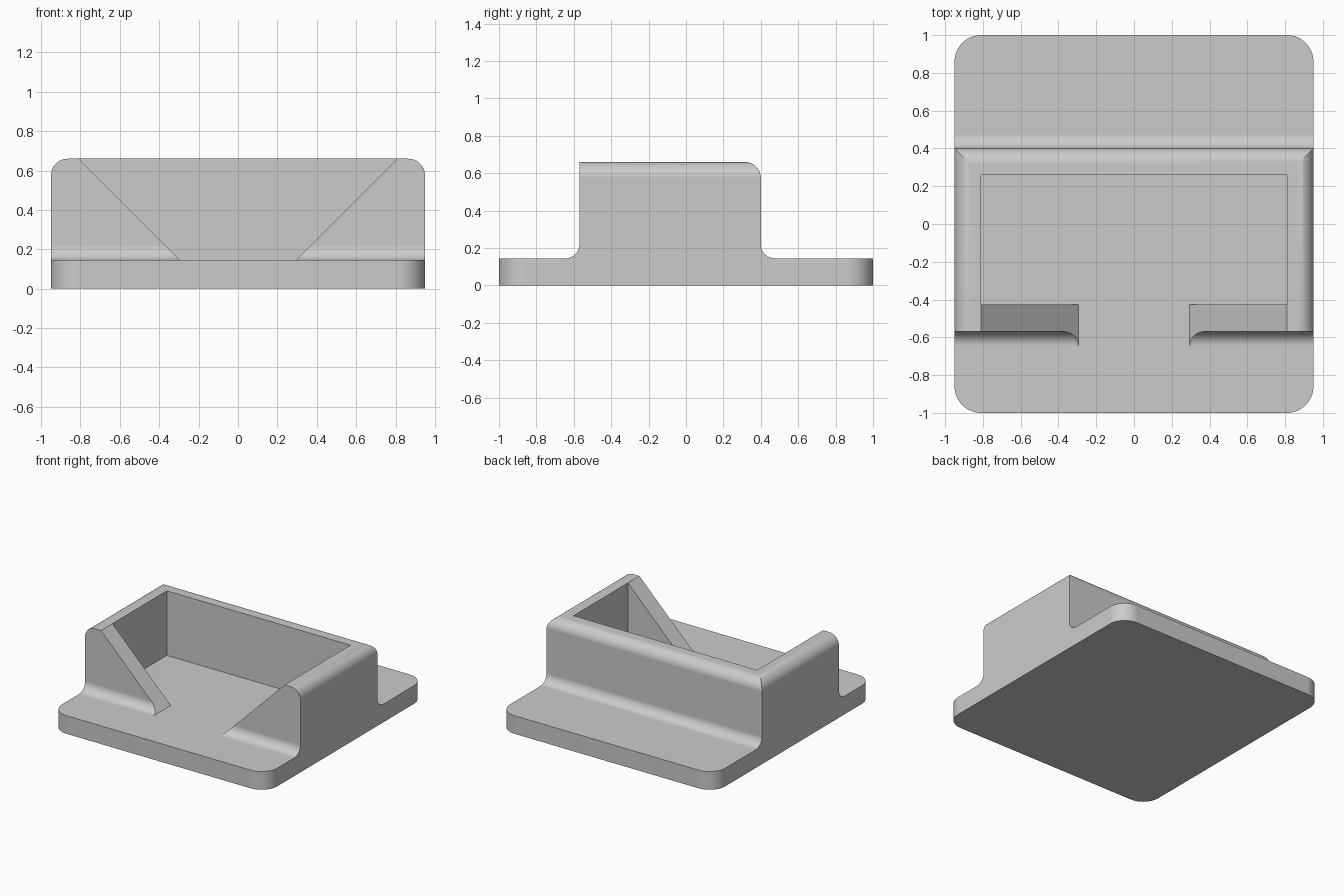
import bpy
import bmesh
from math import sin, cos, pi, radians
from mathutils import Vector

cube = bpy.data.objects.get("Cube")
if cube:
    bpy.data.objects.remove(cube, do_unlink=True)

HALF_W, BASE_H, TOP = 0.95, 0.145, 0.66
FRONT, BACK = -0.57, 0.4
IN_X, IN_FRONT, IN_BACK = 0.81, -0.425, 0.26
FILLET, ROUND, CORNER = 0.075, 0.085, 0.14
STEPS = 16


def rounded(corners):
    """Outline from (a, b, radius) right-angled corners."""
    pts = []
    for i, (a, b, r) in enumerate(corners):
        p = Vector((a, b))
        if r == 0:
            pts.append(p)
            continue
        to_prev = (Vector(corners[i - 1][:2]) - p).normalized()
        to_next = (Vector(corners[(i + 1) % len(corners)][:2]) - p).normalized()
        centre = p + r * (to_prev + to_next)
        for k in range(STEPS + 1):
            t = k / STEPS * pi / 2
            pts.append(centre - r * (to_next * cos(t) + to_prev * sin(t)))
    return [(round(p.x, 5), round(p.y, 5)) for p in pts]


def prism(name, outline, axis, lo, hi):
    """Extrude an outline along one axis from lo to hi."""
    place = {"x": lambda a, b, t: (t, a, b),
             "y": lambda a, b, t: (a, t, b),
             "z": lambda a, b, t: (a, b, t)}[axis]
    bm = bmesh.new()
    rings = [[bm.verts.new(place(a, b, t)) for a, b in outline] for t in (lo, hi)]
    bm.faces.new(rings[0])
    bm.faces.new(rings[1])
    n = len(outline)
    for i in range(n):
        j = (i + 1) % n
        bm.faces.new((rings[0][i], rings[0][j], rings[1][j], rings[1][i]))
    bmesh.ops.recalc_face_normals(bm, faces=bm.faces)
    mesh = bpy.data.meshes.new(name)
    bm.to_mesh(mesh)
    bm.free()
    obj = bpy.data.objects.new(name, mesh)
    bpy.context.collection.objects.link(obj)
    return obj


def combine(target, tool, operation):
    """Apply a boolean and discard the tool."""
    tool.hide_render = True
    mod = target.modifiers.new(operation, "BOOLEAN")
    mod.operation = operation
    mod.solver = "EXACT"
    mod.object = tool
    bpy.context.view_layer.objects.active = target
    bpy.ops.object.modifier_apply(modifier=mod.name)
    bpy.data.objects.remove(tool, do_unlink=True)


# Base and raised block, seen from the side, with blended feet
side = rounded([(-1.2, 0, 0), (-1.2, BASE_H, 0), (FRONT, BASE_H, FILLET),
                (FRONT, TOP, 0), (BACK, TOP, ROUND), (BACK, BASE_H, FILLET),
                (1.2, BASE_H, 0), (1.2, 0, 0)])
holder = prism("tray_holder", side, "x", -1.2, 1.2)

# Rounded upper side edges
arch = rounded([(-HALF_W, -0.3, 0), (-HALF_W, TOP, ROUND),
                (HALF_W, TOP, ROUND), (HALF_W, -0.3, 0)])
combine(holder, prism("side_rounding", arch, "y", -1.5, 1.5), "INTERSECT")

# Rounded corners of the base plate
plan = rounded([(-HALF_W, -1, CORNER), (HALF_W, -1, CORNER),
                (HALF_W, 1, CORNER), (-HALF_W, 1, CORNER)])
combine(holder, prism("plate_outline", plan, "z", -0.5, 1), "INTERSECT")

# Rectangular pocket, open at the top
pocket = [(-IN_X, IN_FRONT), (IN_X, IN_FRONT), (IN_X, IN_BACK), (-IN_X, IN_BACK)]
combine(holder, prism("pocket_cutter", pocket, "z", BASE_H, 1), "DIFFERENCE")

# Slanted opening through the front wall
foot = 0.295
rise = TOP - BASE_H
reach = 2 * IN_X - foot
notch = [(-foot, BASE_H), (foot, BASE_H),
         (reach, BASE_H + 2 * rise), (-reach, BASE_H + 2 * rise)]
combine(holder, prism("notch_cutter", notch, "y", -0.7, IN_FRONT + 0.1), "DIFFERENCE")

# Colour
grey = bpy.data.materials.new("light_grey")
grey.use_nodes = True
colour = (0.6, 0.6, 0.6, 1)
grey.diffuse_color = colour
grey.node_tree.nodes["Principled BSDF"].inputs["Base Color"].default_value = colour
holder.data.materials.clear()
holder.data.materials.append(grey)
for face in holder.data.polygons:
    face.material_index = 0

# Smooth curves, crisp edges
bpy.ops.object.select_all(action="DESELECT")
holder.select_set(True)
bpy.context.view_layer.objects.active = holder
bpy.ops.object.shade_smooth_by_angle(angle=radians(25))
weighted = holder.modifiers.new("even_shading", "WEIGHTED_NORMAL")
weighted.keep_sharp = True
